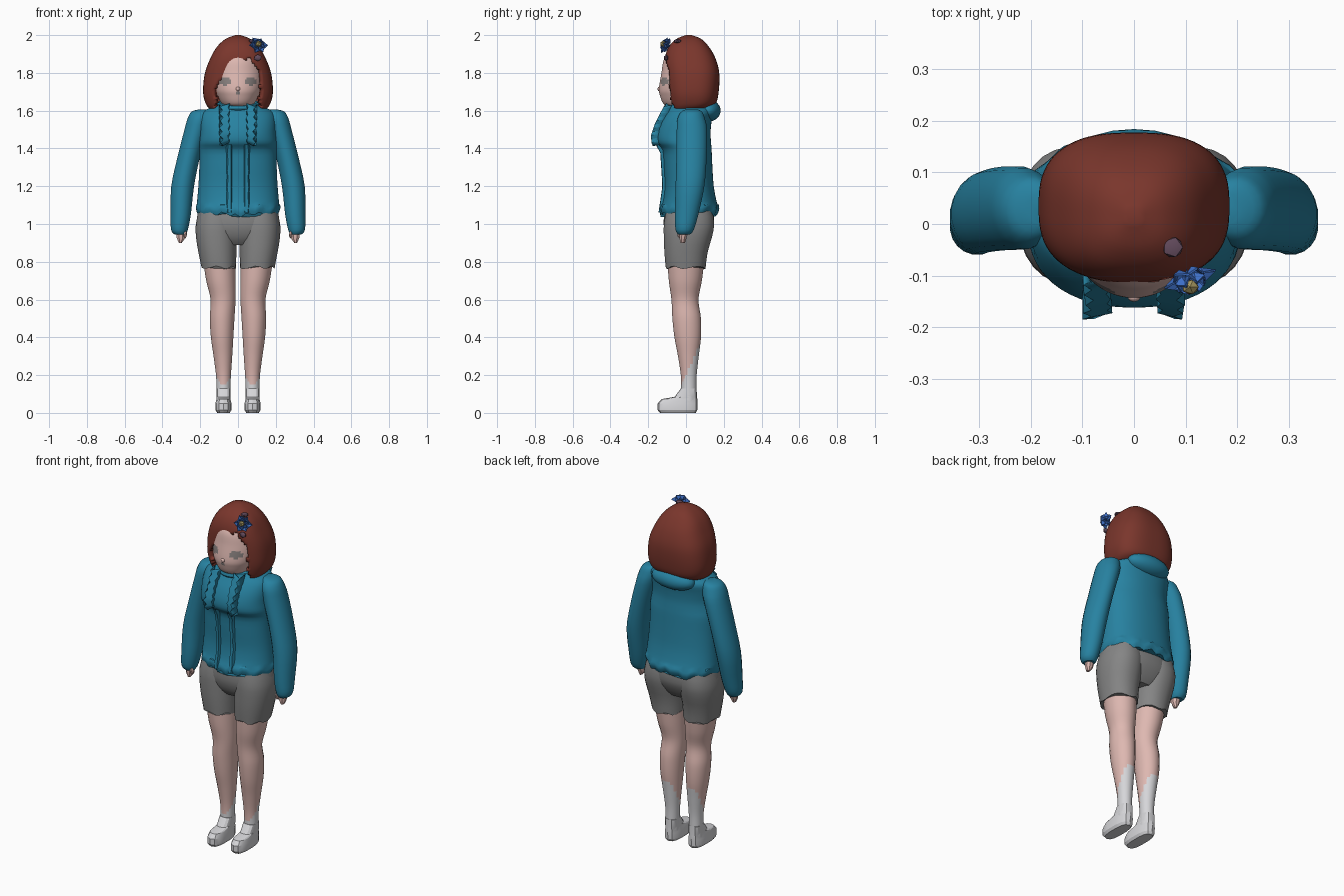
import bpy, bmesh, math, random
from mathutils import Vector, Matrix

if "Cube" in bpy.data.objects:
    bpy.data.objects.remove(bpy.data.objects["Cube"])

random.seed(4)

def material(name, r, g, b):
    m = bpy.data.materials.new(name)
    lin = [((c / 255 + 0.055) / 1.055) ** 2.4 for c in (r, g, b)]
    m.diffuse_color = (*lin, 1)
    m.use_nodes = True
    m.node_tree.nodes["Principled BSDF"].inputs["Base Color"].default_value = m.diffuse_color
    return m

SKIN = material("skin", 222, 184, 177)
HAIR = material("auburn_hair", 122, 54, 44)
TEAL = material("teal_cloth", 39, 130, 161)
GREY = material("grey_shorts", 133, 133, 133)
WHITE = material("white_sock", 214, 214, 217)
EYE = material("eye_grey", 138, 130, 128)
BLUE = material("petal_blue", 62, 112, 200)
YELLOW = material("flower_yellow", 165, 150, 95)
PLUM = material("plum_leaf", 98, 74, 92)

def finish(name, bm, mats, angle=35):
    bmesh.ops.recalc_face_normals(bm, faces=bm.faces)
    me = bpy.data.meshes.new(name)
    bm.to_mesh(me)
    bm.free()
    for m in mats:
        me.materials.append(m)
    ob = bpy.data.objects.new(name, me)
    bpy.context.collection.objects.link(ob)
    bpy.ops.object.select_all(action='DESELECT')
    ob.select_set(True)
    bpy.context.view_layer.objects.active = ob
    if angle:
        bpy.ops.object.shade_smooth_by_angle(angle=math.radians(angle))
    return ob

def resample(rows, steps):
    """Smoothly interpolate the ring table."""
    out = []
    for i in range(len(rows) - 1):
        p = [rows[max(0, min(len(rows) - 1, i + k))] for k in (-1, 0, 1, 2)]
        for s in range(steps):
            t = s / steps
            out.append([0.5 * (2 * b + (c - a) * t + (2 * a - 5 * b + 4 * c - d) * t * t
                               + (3 * b - a - 3 * c + d) * t ** 3) for a, b, c, d in zip(*p)])
    return out + [list(rows[-1])]

def loft(rows, n=24, steps=2, power=2.0, side=1, bottom=True):
    """Rings of (z, centre x, half width, front y, back y), joined bottom to top."""
    bm = bmesh.new()
    rings = []
    for z, cx, rx, yf, yb in resample(rows, steps):
        ring = []
        for i in range(n):
            a = 2 * math.pi * (i + 0.5) / n
            c, s = math.cos(a), math.sin(a)
            u = math.copysign(abs(c) ** (2 / power), c)
            v = math.copysign(abs(s) ** (2 / power), s)
            ring.append(bm.verts.new((side * (cx + rx * u), (yf + yb) / 2 + (yb - yf) / 2 * v, z)))
        rings.append(ring)
    for r0, r1 in zip(rings, rings[1:]):
        for i in range(n):
            bm.faces.new((r0[i], r0[(i + 1) % n], r1[(i + 1) % n], r1[i]))
    if bottom:
        bm.faces.new(rings[0])
    bm.faces.new(rings[-1])
    return bm

def ball(name, loc, size, mat, subdiv=3):
    bm = bmesh.new()
    bmesh.ops.create_icosphere(bm, subdivisions=subdiv, radius=1,
                               matrix=Matrix.Translation(loc) @ Matrix.Diagonal((*size, 1)))
    return finish(name, bm, [mat])

# Head and neck, with eyes and mouth as coloured faces
bm = loft([(1.56, 0, .06, -.04, .07), (1.61, 0, .06, -.075, .07), (1.635, 0, .085, -.118, .08),
           (1.68, 0, .11, -.138, .1), (1.72, 0, .123, -.143, .11), (1.8, 0, .13, -.13, .12),
           (1.87, 0, .12, -.117, .12), (1.92, 0, .09, -.08, .09), (1.95, 0, .04, -.03, .05)], 96, 7)
for f in bm.faces:
    c = f.calc_center_median()
    if c.y < 0:
        if ((abs(c.x) - .068) / .03) ** 2 + ((c.z - 1.755) / .022) ** 2 < 1:
            f.material_index = 1
        if abs(c.x) < .016 - abs(c.z - 1.695) * .8 and abs(c.z - 1.695) < .008:
            f.material_index = 1
finish("head", bm, [SKIN, EYE])
ball("nose", (0, -.142, 1.715), (.012, .009, .012), SKIN, 2)

# Bobbed hair with a slanted fringe opening
bm = loft([(1.605, 0, .145, -.085, .10), (1.635, 0, .17, -.095, .155), (1.7, 0, .185, -.105, .173),
           (1.8, 0, .175, -.112, .176), (1.88, 0, .145, -.112, .155), (1.94, 0, .11, -.09, .12),
           (1.98, 0, .065, -.05, .08), (2.0, 0, .015, 0, .03)], 72, 5, 2.7, bottom=False)
def fringe(x):
    return 1.885 - (1.0 * (.06 - x) ** 1.1 if x < .06 else 1.3 * (x - .06))
cut = []
for f in bm.faces:
    c = f.calc_center_median()
    edge = .122 + .006 * math.sin(c.z * 90)
    if c.y < -.03 and abs(c.x) < edge and c.z < fringe(c.x):
        cut.append(f)
bmesh.ops.delete(bm, geom=cut, context='FACES')
hair = finish("hair", bm, [HAIR], 45)
mod = hair.modifiers.new("thickness", 'SOLIDIFY')
mod.thickness, mod.offset = .03, -1

# Jacket body with a wavy hem
bm = loft([(1.05, 0, .208, -.135, .165), (1.08, 0, .22, -.14, .175), (1.12, 0, .217, -.125, .162),
           (1.2, 0, .21, -.115, .147), (1.3, 0, .205, -.12, .14), (1.39, 0, .205, -.127, .136),
           (1.43, 0, .205, -.158, .133), (1.48, 0, .2, -.16, .13), (1.54, 0, .2, -.14, .135),
           (1.59, 0, .19, -.11, .145), (1.62, 0, .14, -.092, .14), (1.64, 0, .095, -.08, .11)], 56, 3, 2.2)
for v in bm.verts:
    if v.co.z < 1.1:
        a = math.atan2(v.co.y, v.co.x)
        v.co.z += .009 * math.sin(a * 14) + .006 * math.sin(a * 5)
        v.co.xy *= 1 + .02 * math.sin(a * 14 + 1)
finish("jacket_body", bm, [TEAL])

# Hood lying on the back, with a rolled collar
ball("hood", (0, .118, 1.6), (.135, .066, .058), TEAL)
bpy.ops.mesh.primitive_torus_add(major_segments=32, minor_segments=8, major_radius=.1,
                                 minor_radius=.022, location=(0, .025, 1.625),
                                 rotation=(.12, 0, 0))
collar = bpy.context.object
collar.name = "collar"
collar.scale = (1.05, 1.1, 1)
collar.data.materials.append(TEAL)
bpy.ops.object.shade_smooth_by_angle(angle=math.radians(40))

def chest_y(z):
    pts = [(1.05, -.135), (1.2, -.113), (1.39, -.125), (1.43, -.155), (1.48, -.157), (1.54, -.137), (1.63, -.09)]
    for (z0, y0), (z1, y1) in zip(pts, pts[1:]):
        if z <= z1:
            return y0 + (y1 - y0) * (z - z0) / (z1 - z0)
    return pts[-1][1]

for s in (1, -1):
    tag = "left" if s > 0 else "right"
    # Zigzag chest ruffle
    bm = bmesh.new()
    prev = None
    for i in range(12):
        z = 1.42 + .21 * i / 11
        y = chest_y(z)
        w = (.026 if i % 2 else .01) + random.uniform(0, .008)
        row = [bm.verts.new((s * x, yy, z + dz)) for x, yy, dz in
               ((.045, y + .012, 0), (.062 - w * .6, y - .016, .008), (.066 + w, y - .028, -.008), (.1, y + .016, 0))]
        if prev:
            for k in range(3):
                bm.faces.new((prev[k], prev[k + 1], row[k + 1], row[k]))
        prev = row
    ob = finish("chest_ruffle_" + tag, bm, [TEAL], 20)
    ob.modifiers.new("thickness", 'SOLIDIFY').thickness = .004

    # Placket fold below the chest
    bm = bmesh.new()
    prev = None
    for i in range(9):
        z = 1.06 + .36 * i / 8
        y = chest_y(z)
        row = [bm.verts.new((s * x, yy, z)) for x, yy in
               ((.028, y + .012), (.038, y - .012), (.052 + .005 * (i % 2), y - .01), (.066, y + .016))]
        if prev:
            for k in range(3):
                bm.faces.new((prev[k], prev[k + 1], row[k + 1], row[k]))
        prev = row
    finish("placket_fold_" + tag, bm, [TEAL], 30)

    # Sleeve
    bm = loft([(.945, .307, .03, -.042, .022), (.97, .31, .045, -.056, .042), (1.05, .303, .054, -.06, .066),
               (1.2, .293, .061, -.056, .098), (1.35, .262, .06, -.052, .11), (1.5, .222, .062, -.05, .112),
               (1.56, .205, .062, -.045, .1), (1.595, .195, .05, -.025, .085), (1.607, .18, .025, 0, .06)],
              20, 3, side=s)
    finish("sleeve_" + tag, bm, [TEAL])
    # Hand with thumb
    bm = loft([(.9, .305, .008, -.03, -.005), (.925, .302, .024, -.036, .004),
               (.96, .303, .026, -.036, .014), (.985, .305, .022, -.03, .012)], 8, 1, side=s)
    finish("hand_" + tag, bm, [SKIN])
    ball("thumb_" + tag, (s * .279, -.034, .945), (.01, .012, .022), SKIN, 1)

    # Shorts leg
    bm = loft([(.77, .102, .092, -.108, .104), (.85, .109, .101, -.115, .115), (.93, .114, .109, -.118, .138),
               (1.0, .114, .11, -.118, .15), (1.07, .108, .1, -.105, .14)], 28, 2, 2.2, s)
    for v in bm.verts:
        if v.co.z < .78:
            v.co.z += .008 * math.sin(v.co.x * 60 + v.co.y * 40)
    finish("shorts_leg_" + tag, bm, [GREY])

    # Bare leg, turning into the sock along a slanted edge
    bm = loft([(.06, .077, .037, -.028, .055), (.12, .077, .037, -.026, .055), (.2, .077, .04, -.028, .057),
               (.3, .08, .05, -.043, .068), (.4, .084, .06, -.062, .08), (.5, .084, .066, -.073, .08),
               (.6, .079, .067, -.078, .067), (.7, .09, .079, -.092, .085), (.82, .1, .088, -.1, .1)],
              20, 5, side=s)
    for f in bm.faces:
        c = f.calc_center_median()
        f.material_index = int(c.z < .2 + 2.2 * c.y)
    finish("leg_" + tag, bm, [SKIN, WHITE])
    # Foot
    bm = loft([(0, .077, .034, -.138, .052), (.015, .077, .043, -.15, .06), (.05, .077, .043, -.15, .061),
               (.073, .077, .038, -.13, .06), (.085, .077, .037, -.06, .058), (.13, .077, .037, -.027, .056)],
              14, 1, 2.8, s)
    finish("foot_" + tag, bm, [WHITE], 25)

# Shorts seat
bm = loft([(.89, 0, .13, -.07, .09), (.93, 0, .19, -.1, .12), (1.0, 0, .22, -.119, .148),
           (1.1, 0, .205, -.11, .14)], 40, 3, 2.3)
finish("shorts_seat", bm, [GREY])

# Hair flower: two rings of folded petals around a yellow heart
centre = Vector((.105, -.1, 1.943))
turn = Vector((.3, -.85, .4)).to_track_quat('Z', 'Y').to_matrix().to_4x4()
def petal(bm, ang, length, width, lift):
    m = Matrix.Translation(centre) @ turn @ Matrix.Rotation(ang, 4, 'Z')
    p = [bm.verts.new(m @ Vector(q)) for q in ((.004, 0, 0), (length * .55, width, lift), (length, 0, lift * .6),
                                               (length * .55, -width, lift), (length * .5, 0, -.008))]
    for a, b in ((0, 1), (1, 2), (2, 3), (3, 0)):
        bm.faces.new((p[a], p[b], p[4]))
bm = bmesh.new()
for i in range(6):
    petal(bm, i * math.pi / 3, .05 + random.uniform(-.006, .006), .021, .012)
    petal(bm, i * math.pi / 3 + .5, .034, .015, .03)
ob = finish("flower_petals", bm, [BLUE], 0)
ob.modifiers.new("thickness", 'SOLIDIFY').thickness = .004
ball("flower_heart", centre + Vector((.004, -.022, .01)), (.018, .016, .018), YELLOW, 1)
ball("plum_leaf_top", (.075, -.045, 1.968), (.022, .022, .012), PLUM, 1)
ball("plum_leaf_front", (.105, -.105, 1.88), (.022, .012, .018), PLUM, 1)
